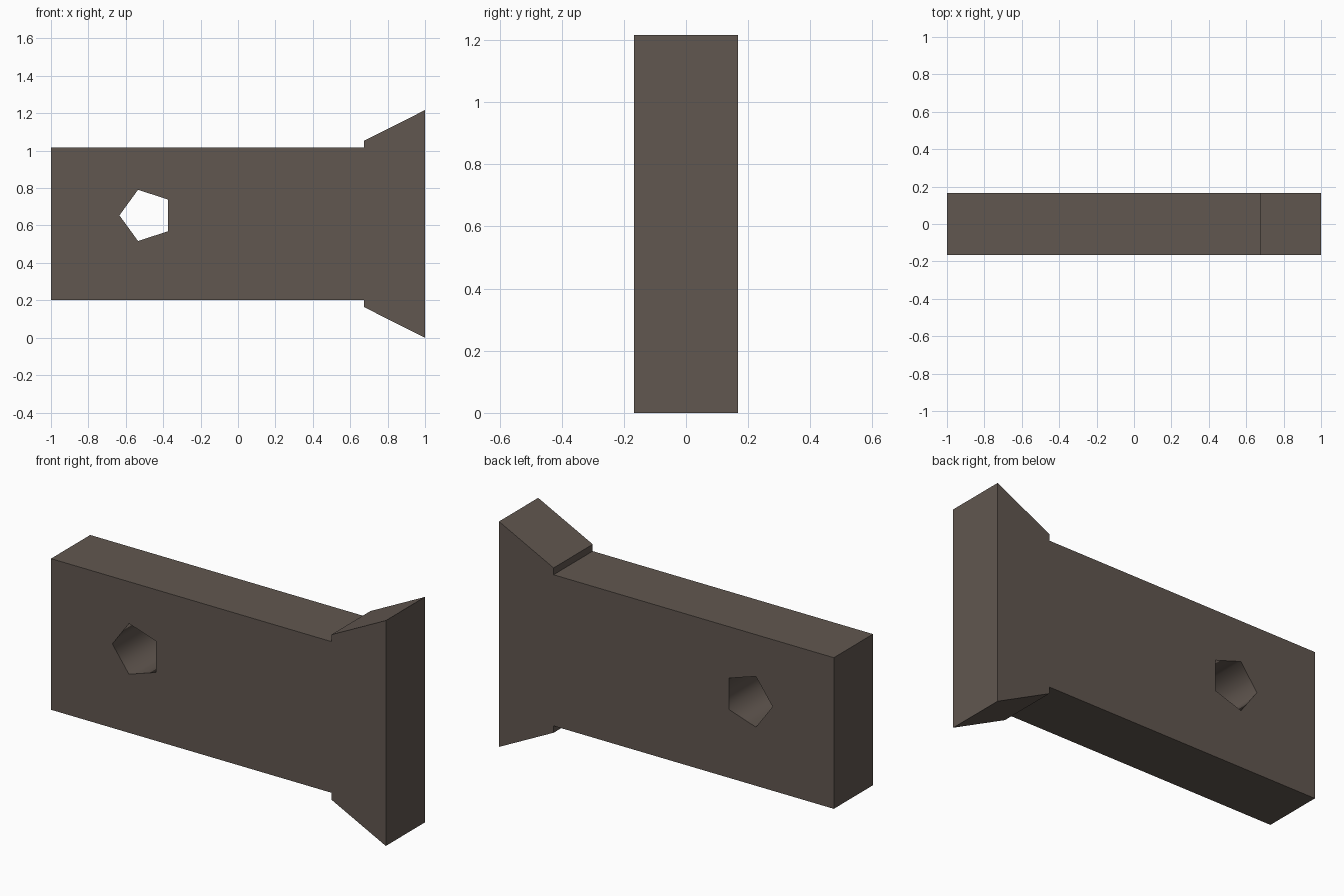
import bpy, bmesh, math

if "Cube" in bpy.data.objects:
    bpy.data.objects.remove(bpy.data.objects["Cube"])

HALF_Y, MID_Z = 0.167, 0.6085

# Upper half outline (x, height above middle), mirrored for the lower half
upper = [(-1.0, 0.408), (0.674, 0.408), (0.674, 0.445), (1.0, 0.6085)]
outline = [(x, MID_Z + h) for x, h in upper]
outline += [(x, MID_Z - h) for x, h in reversed(upper)]

# Five-sided through hole, one corner pointing to -x
hole = [(-0.49 + 0.144 * math.cos(math.pi + i * math.tau / 5),
         0.654 + 0.144 * math.sin(math.pi + i * math.tau / 5)) for i in range(5)]

bm = bmesh.new()


def loop(points):
    verts = [bm.verts.new((x, -HALF_Y, z)) for x, z in points]
    return [bm.edges.new((v, verts[(i + 1) % len(verts)])) for i, v in enumerate(verts)]


# Fill the profile around the hole, then give it thickness
edges = loop(outline) + loop(hole)
bmesh.ops.triangle_fill(bm, edges=edges, use_beauty=True, normal=(0, -1, 0))
ext = bmesh.ops.extrude_face_region(bm, geom=bm.faces[:], use_keep_orig=True)
new_verts = [g for g in ext["geom"] if isinstance(g, bmesh.types.BMVert)]
bmesh.ops.translate(bm, verts=new_verts, vec=(0, 2 * HALF_Y, 0))
bmesh.ops.recalc_face_normals(bm, faces=bm.faces[:])

# Smooth hole wall with sharp rims
for f in bm.faces:
    in_hole = all(math.hypot(v.co.x + 0.49, v.co.z - 0.654) < 0.15 for v in f.verts)
    if in_hole and abs(f.normal.y) < 0.5:
        f.smooth = True
        for e in f.edges:
            if abs(e.verts[0].co.y - e.verts[1].co.y) < 0.01:
                e.smooth = False

mesh = bpy.data.meshes.new("flared_plate")
bm.to_mesh(mesh)
bm.free()
plate = bpy.data.objects.new("flared_plate", mesh)
bpy.context.collection.objects.link(plate)

# Dark brown finish
mat = bpy.data.materials.new("dark_brown")
mat.diffuse_color = (0.12, 0.095, 0.08, 1)
mat.use_nodes = True
mat.node_tree.nodes["Principled BSDF"].inputs["Base Color"].default_value = mat.diffuse_color
mesh.materials.append(mat)
